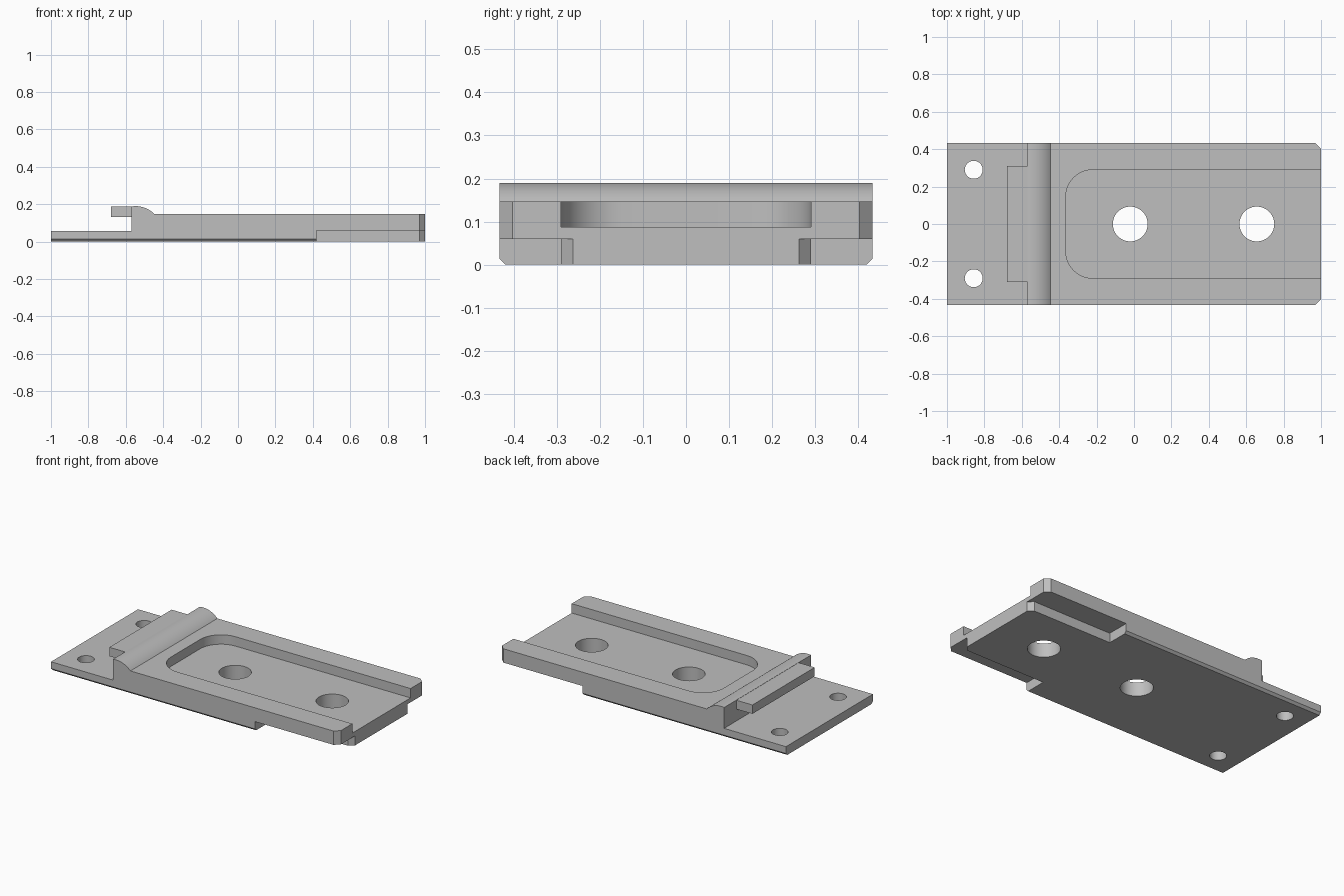
import bpy, bmesh, math
from mathutils import Vector

cube = bpy.data.objects.get("Cube")
if cube:
    bpy.data.objects.remove(cube, do_unlink=True)

W = 0.433      # half width of the plate
TOP = 0.147    # height of the main deck

grey = bpy.data.materials.new("plain grey")
grey.use_nodes = True
colour = (0.52, 0.52, 0.52, 1)
grey.diffuse_color = colour
grey.node_tree.nodes["Principled BSDF"].inputs["Base Color"].default_value = colour


def prism(name, points, axis, lo, hi):
    """Extrude a 2D outline along an axis; points use the other two axes in order."""
    def place(p, h):
        c = list(p)
        c.insert("xyz".index(axis), h)
        return Vector(c)
    bm = bmesh.new()
    face = bm.faces.new([bm.verts.new(place(p, lo)) for p in points])
    ext = bmesh.ops.extrude_face_region(bm, geom=[face])
    move = place((0, 0), hi - lo)
    bmesh.ops.translate(bm, vec=move, verts=[v for v in ext["geom"] if isinstance(v, bmesh.types.BMVert)])
    bmesh.ops.recalc_face_normals(bm, faces=bm.faces)
    mesh = bpy.data.meshes.new(name)
    bm.to_mesh(mesh)
    bm.free()
    mesh.materials.append(grey)
    ob = bpy.data.objects.new(name, mesh)
    bpy.context.collection.objects.link(ob)
    return ob


def arc(cx, cy, r, start, end, steps):
    angles = [math.radians(start + (end - start) * i / steps) for i in range(steps + 1)]
    return [(cx + r * math.cos(a), cy + r * math.sin(a)) for a in angles]


def cut(target, cutter):
    cutter.hide_render = True
    mod = target.modifiers.new("cut", 'BOOLEAN')
    mod.operation = 'DIFFERENCE'
    mod.solver = 'EXACT'
    mod.object = cutter
    bpy.context.view_layer.objects.active = target
    bpy.ops.object.modifier_apply(modifier=mod.name)
    bpy.data.objects.remove(cutter, do_unlink=True)


# Main plate: side profile with thin mounting end and rounded ridge
ridge = arc(-0.547, 0.052, 0.138, 43.5, 99, 14)
profile = [(-1, 0), (1, 0), (1, TOP)] + ridge + [(-0.569, 0.057), (-1, 0.057)]
plate = prism("base_plate", profile, "y", -W, W)

# Open-ended pocket with rounded inner corners
px, py, r = -0.365, 0.29, 0.145
pocket = (arc(px + r, py - r, r, 90, 180, 12) + arc(px + r, r - py, r, 180, 270, 12)
          + [(1.1, -py), (1.1, py)])
cut(plate, prism("pocket_cutter", pocket, "z", 0.088, 0.3))

# Through holes
for x, y, radius in [(-0.02, 0, 0.093), (0.657, 0, 0.093), (-0.857, 0.29, 0.048), (-0.857, -0.29, 0.048)]:
    cut(plate, prism("hole_cutter", arc(x, y, radius, 0, 352.5, 47), "z", -0.1, 0.3))

# Side reliefs, corner chamfers and lower edge chamfers, on both sides
for s in (1, -1):
    relief = [(0.42, 0.29), (0.97, 0.29), (1.05, 0.215), (1.05, 0.5), (0.42, 0.5)]
    corner = [(0.92, W + 0.05), (1.05, W - 0.08), (1.05, W + 0.05)]
    edge = [(W - 0.034, -0.02), (W + 0.02, 0.034), (W + 0.02, -0.02)]
    cut(plate, prism("relief_cutter", [(x, s * y) for x, y in relief], "z", -0.1, 0.06))
    cut(plate, prism("corner_cutter", [(x, s * y) for x, y in corner], "z", -0.1, 0.3))
    cut(plate, prism("edge_cutter", [(s * y, z) for y, z in edge], "x", -1.1, 1.1))

# Tongue overhanging the mounting end
tongue = prism("hook_tongue", [(-0.68, -0.31), (-0.565, -0.31), (-0.565, 0.31), (-0.68, 0.31)],
               "z", 0.131, 0.187)

# Smooth curved walls, keep corners sharp
bpy.ops.object.select_all(action='DESELECT')
for ob in (plate, tongue):
    ob.select_set(True)
bpy.context.view_layer.objects.active = plate
bpy.ops.object.shade_smooth_by_angle(angle=math.radians(25))
